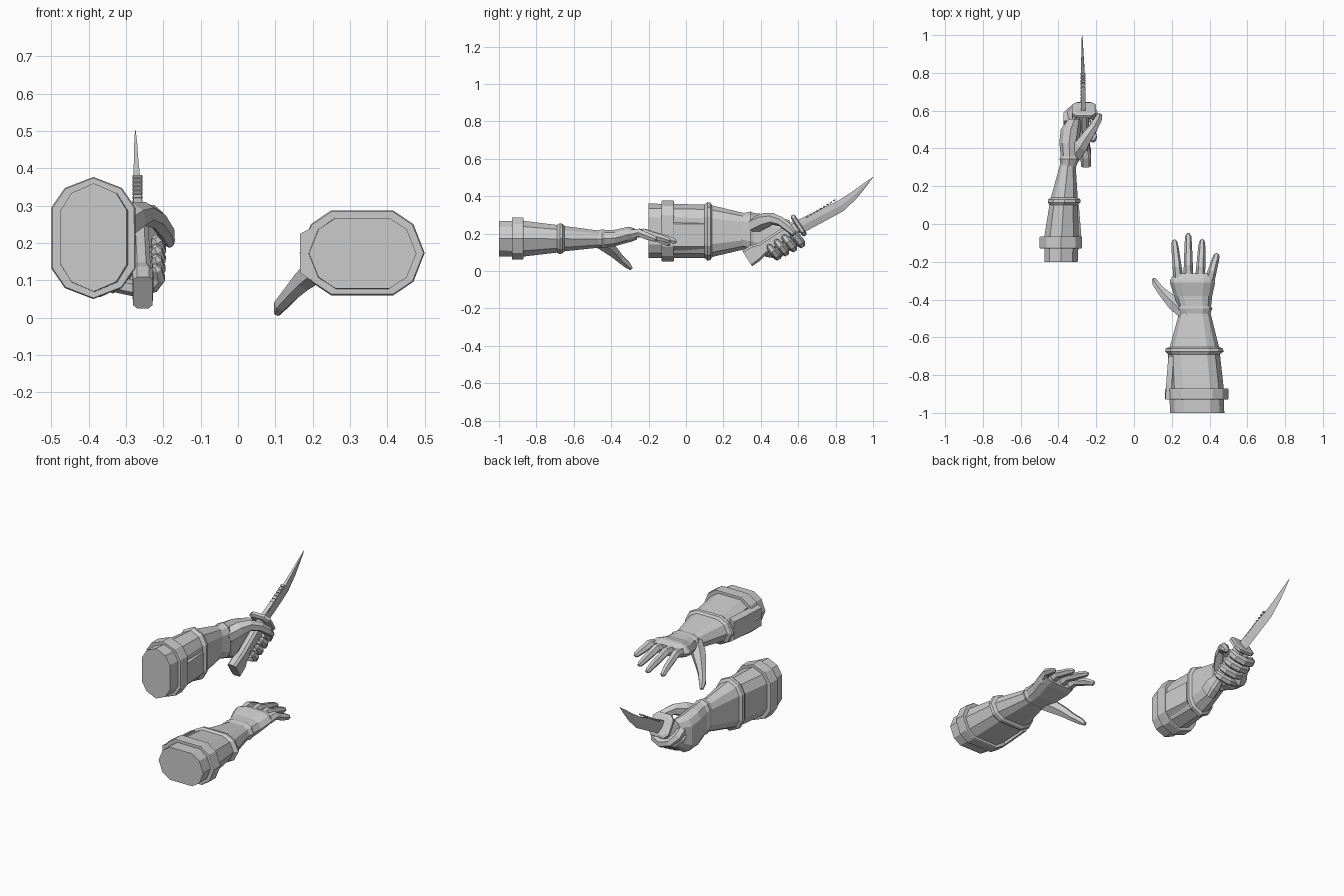
import bpy, bmesh, math
from mathutils import Vector as V

# Ten-sided gauntlet cross-section, unit size
PROFILE = [(.5, 1), (.82, .68), (1, 0), (.82, -.68), (.5, -1),
           (-.5, -1), (-.82, -.68), (-1, 0), (-.82, .68), (-.5, 1)]


def loft(name, rings):
    bm = bmesh.new()
    loops = [[bm.verts.new(p) for p in r] for r in rings]
    n = len(rings[0])
    for a, b in zip(loops, loops[1:]):
        for i in range(n):
            bm.faces.new((a[i], a[(i + 1) % n], b[(i + 1) % n], b[i]))
    bm.faces.new(loops[0])
    bm.faces.new(loops[-1])
    bmesh.ops.recalc_face_normals(bm, faces=bm.faces)
    me = bpy.data.meshes.new(name)
    bm.to_mesh(me)
    bm.free()
    ob = bpy.data.objects.new(name, me)
    bpy.context.collection.objects.link(ob)
    return ob


def sleeve(name, sections, upright=False):
    """Sections are (y, x0, x1, z0, z1)."""
    prof = [(b, a) for a, b in PROFILE] if upright else PROFILE
    return loft(name, [[V(((x0 + x1) / 2 + a * (x1 - x0) / 2, y,
                           (z0 + z1) / 2 + b * (z1 - z0) / 2)) for a, b in prof]
                       for y, x0, x1, z0, z1 in sections])


def digit(name, pts, radii, ref, sides=6):
    pts, rings = [V(p) for p in pts], []
    for i, p in enumerate(pts):
        t = (pts[min(i + 1, len(pts) - 1)] - pts[max(i - 1, 0)]).normalized()
        u = t.cross(V(ref)).normalized()
        w = t.cross(u)
        rings.append([p + radii[i] * (u * math.cos(k) + w * math.sin(k))
                      for k in (math.tau * (j + .5) / sides for j in range(sides))])
    return loft(name, rings)


# Open-hand arm (palm down)
sleeve("open_forearm", [
    (-1, .19, .478, .078, .267), (-.87, .188, .475, .077, .268),
    (-.69, .18, .455, .098, .246), (-.675, .165, .475, .09, .255),
    (-.66, .168, .47, .094, .252), (-.65, .19, .45, .105, .24),
    (-.46, .242, .402, .125, .215)])
sleeve("open_strap", [(-.93, .168, .497, .063, .284), (-.925, .165, .5, .06, .287),
                      (-.875, .165, .5, .06, .287), (-.87, .168, .497, .063, .284)])
sleeve("open_palm", [
    (-.50, .25, .392, .128, .212), (-.448, .224, .415, .122, .222),
    (-.435, .232, .408, .125, .22), (-.38, .212, .414, .132, .22),
    (-.31, .19, .43, .152, .236), (-.295, .192, .428, .155, .234),
    (-.262, .215, .42, .168, .222)])
# Side flap tucked into the strap
loft("open_flap", [[V((x, y, z)) for x, z in ((x0, .12), (x0 + .03, .1), (x0 + .03, .24), (x0, .225))]
                   for y, x0 in ((-.93, .166), (-.85, .17), (-.7, .182))])

# Open fingers: root x, tip x, tip y, tip z
for nm, xr, xt, yt, zt in (("index", .235, .213, -.085, .135), ("middle", .288, .287, -.05, .15),
                           ("ring", .35, .361, -.083, .155), ("little", .402, .44, -.158, .16)):
    def at(f, z):
        return (xr + (xt - xr) * f, -.29 + (yt + .29) * f, z)
    digit("open_" + nm, [at(0, .197), at(.3, .205), at(.5, .2 - (.2 - zt) * .2),
                         at(.75, (.2 + zt) / 2), at(.94, zt + .01), at(1, zt + .005)],
          [.027, .024, .022, .02, .016, .008], (1, 0, 0))
digit("open_thumb", [(.27, -.47, .165), (.215, -.425, .135), (.175, -.385, .1), (.145, -.355, .068),
                     (.115, -.315, .034), (.105, -.292, .012)],
      [.042, .04, .031, .024, .02, .01], (0, 0, 1))

# Knife-hand arm (palm sideways)
sleeve("knife_forearm", [
    (-.2, -.475, -.298, .07, .36), (-.07, -.475, -.292, .068, .358),
    (.1, -.448, -.298, .068, .355), (.115, -.456, -.282, .055, .368),
    (.13, -.454, -.284, .058, .365), (.14, -.44, -.298, .075, .35),
    (.33, -.387, -.31, .12, .305)], True)
sleeve("knife_strap", [(-.13, -.497, -.278, .053, .374), (-.125, -.5, -.275, .05, .377),
                       (-.07, -.5, -.275, .05, .377), (-.065, -.497, -.278, .053, .374)], True)
sleeve("knife_palm", [
    (.29, -.385, -.312, .125, .305), (.345, -.394, -.29, .105, .318),
    (.36, -.388, -.295, .105, .31), (.43, -.395, -.292, .075, .302),
    (.5, -.388, -.282, .065, .285), (.555, -.35, -.28, .11, .27)], True)
loft("knife_flap", [[V((x, y, z)) for x, z in ((x0, .13), (x0 - .03, .11), (x0 - .03, .27), (x0, .25))]
                    for y, x0 in ((-.13, -.277), (-.05, -.28), (.1, -.292))])

# Knife frame: along = blade direction, down = edge direction
along = V((0, .84, .54)).normalized()
down = V((0, .54, -.84)).normalized()
guard = V((-.265, .6, .243))


def kp(x, s, d):
    return guard + V((x, 0, 0)) + along * s + down * d


def slab(name, stations):
    """Stations are (s, x offset, half width, d0, d1, chamfer)."""
    return loft(name, [[kp(x + a * (h - (c if k else 0)), s, d) for a, k, d in (
        (-1, 0, d0 + c), (-1, 1, d0), (1, 1, d0), (1, 0, d0 + c),
        (1, 0, d1 - c), (1, 1, d1), (-1, 1, d1), (-1, 0, d1 - c))]
        for s, x, h, d0, d1, c in stations])


slab("handle", [(-.325, .01, .026, -.05, .05, .01), (-.27, .01, .028, -.048, .048, .012),
                (-.23, .007, .024, -.035, .038, .012), (.005, 0, .024, -.035, .038, .012)])
slab("guard", [(-.012, 0, .05, -.052, .055, .018), (-.005, 0, .064, -.064, .067, .024),
               (.01, 0, .064, -.064, .067, .024), (.016, 0, .05, -.052, .055, .018)])
# Blade: thick spine, sharp edge; stations are (y, z spine, y, z edge, half thickness)
loft("blade", [[V((cx - t, y0, z0)), V((cx + t, y0, z0)),
                V((cx + t, (y0 + y1) / 2, (z0 + z1) / 2)), V((cx, y1, z1)),
                V((cx - t, (y0 + y1) / 2, (z0 + z1) / 2))]
               for cx, y0, z0, y1, z1, t in (
    (-.268, .585, .265, .625, .203, .012), (-.269, .70, .323, .735, .262, .011),
    (-.271, .81, .373, .845, .322, .009), (-.273, .89, .425, .915, .39, .006),
    (-.274, .95, .468, .962, .448, .004), (-.275, .999, .502, 1, .5, .001))])
# Row of notches along the blade
for i in range(9):
    s = .06 + i * .021
    slab("blade_notch", [(s, -.004, .013, -.017 + i * .0005, -.009 + i * .0005, .002),
                         (s + .013, -.004, .013, -.015 + i * .0005, -.009 + i * .0005, .002)])

# Fingers wrapped round the handle
for i, nm in enumerate(("index", "middle", "ring", "little")):
    s, k = -.04 - .048 * i, 1 - .04 * i
    r = .025 * k
    digit("grip_" + nm, [kp(-.085, s - .03, -.01), kp(-.083, s - .008, .035), kp(-.055, s, .075 * k),
                         kp(-.005, s, .09 * k), kp(.038, s, .075 * k), kp(.053, s - .004, .04),
                         kp(.047, s - .008, .01), kp(.042, s - .008, 0)],
          [r * 1.1, r * 1.1, r, r, r * .95, r * .9, r * .7, r * .35], along)
digit("grip_thumb", [(-.32, .36, .24), (-.28, .415, .268), (-.248, .465, .278), (-.215, .51, .262),
                     (-.192, .55, .228), (-.183, .575, .2), (-.184, .582, .192)],
      [.045, .042, .032, .026, .023, .015, .007], (0, 0, 1))
